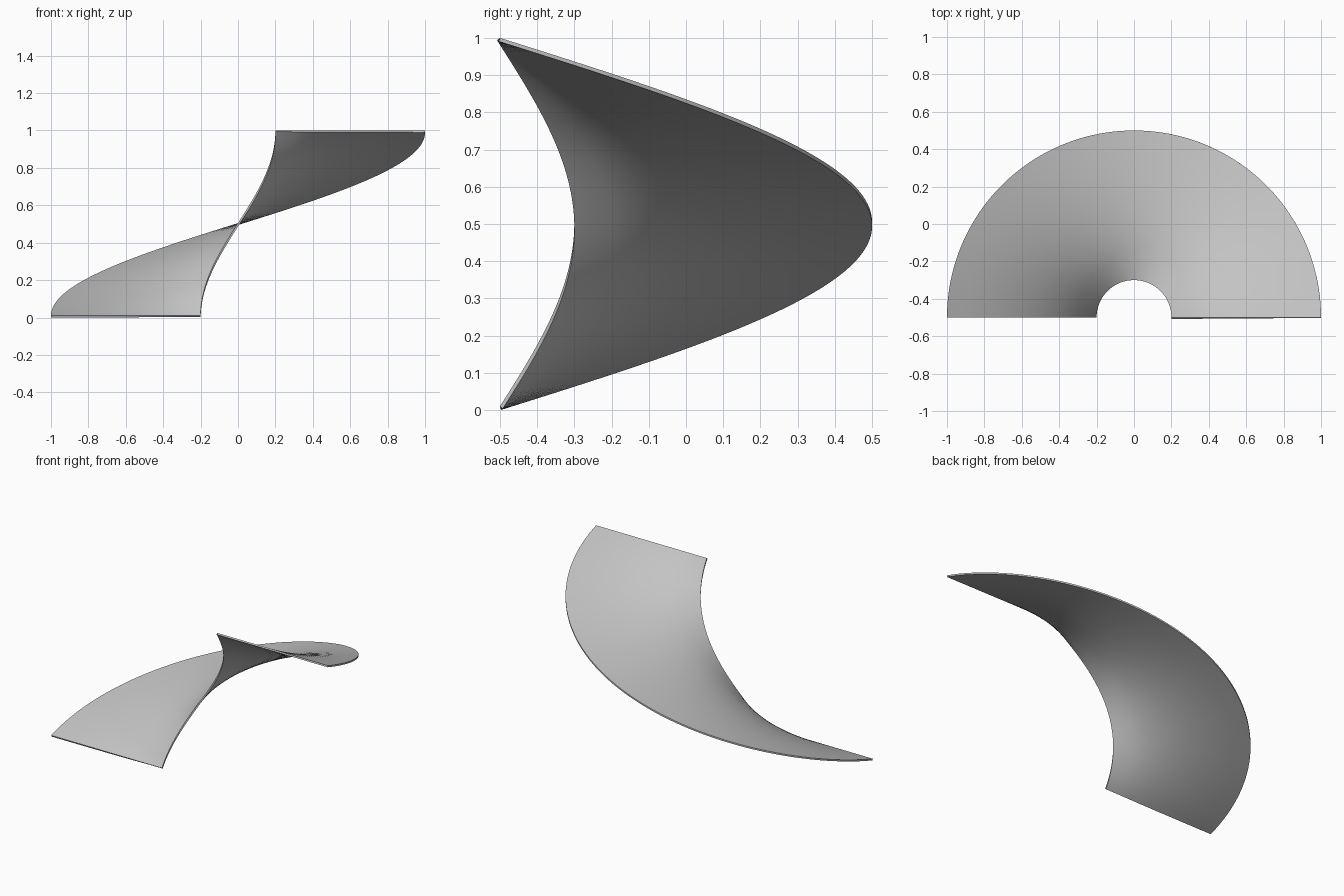
import bpy, bmesh, math
from mathutils import Vector

cube = bpy.data.objects.get("Cube")
if cube:
    bpy.data.objects.remove(cube, do_unlink=True)

INNER, OUTER = 0.2, 1.0
THICK = 0.01
STEPS, RINGS = 100, 8
AXIS_Y = -0.5

# Plain grey finish
grey = bpy.data.materials.new("light grey")
grey.use_nodes = True
colour = (0.55, 0.55, 0.55, 1)
grey.diffuse_color = colour
grey.node_tree.nodes["Principled BSDF"].inputs["Base Color"].default_value = colour

# Half-turn spiral ramp: a radial row of points swept up around the axis
bm = bmesh.new()
rows = []
for i in range(STEPS + 1):
    t = i / STEPS
    a = math.pi * (1 - t)
    z = THICK + t * (1 - THICK)
    row = []
    for j in range(RINGS + 1):
        r = INNER + (OUTER - INNER) * j / RINGS
        row.append(bm.verts.new(Vector((r * math.cos(a), AXIS_Y + r * math.sin(a), z))))
    rows.append(row)
for low, high in zip(rows, rows[1:]):
    for j in range(RINGS):
        bm.faces.new((low[j], high[j], high[j + 1], low[j + 1]))

# Face the walking surface upward
bm.normal_update()
for f in bm.faces:
    if f.normal.z < 0:
        f.normal_flip()

mesh = bpy.data.meshes.new("spiral_ramp")
bm.to_mesh(mesh)
bm.free()
mesh.materials.append(grey)
ramp = bpy.data.objects.new("spiral_ramp", mesh)
bpy.context.collection.objects.link(ramp)

# Thin sheet thickness below the walking surface
solid = ramp.modifiers.new("thickness", "SOLIDIFY")
solid.thickness = THICK
solid.offset = -1

# Smooth faces with crisp borders
bpy.ops.object.select_all(action="DESELECT")
ramp.select_set(True)
bpy.context.view_layer.objects.active = ramp
bpy.ops.object.modifier_apply(modifier=solid.name)
bpy.ops.object.shade_smooth_by_angle(angle=math.radians(30))
